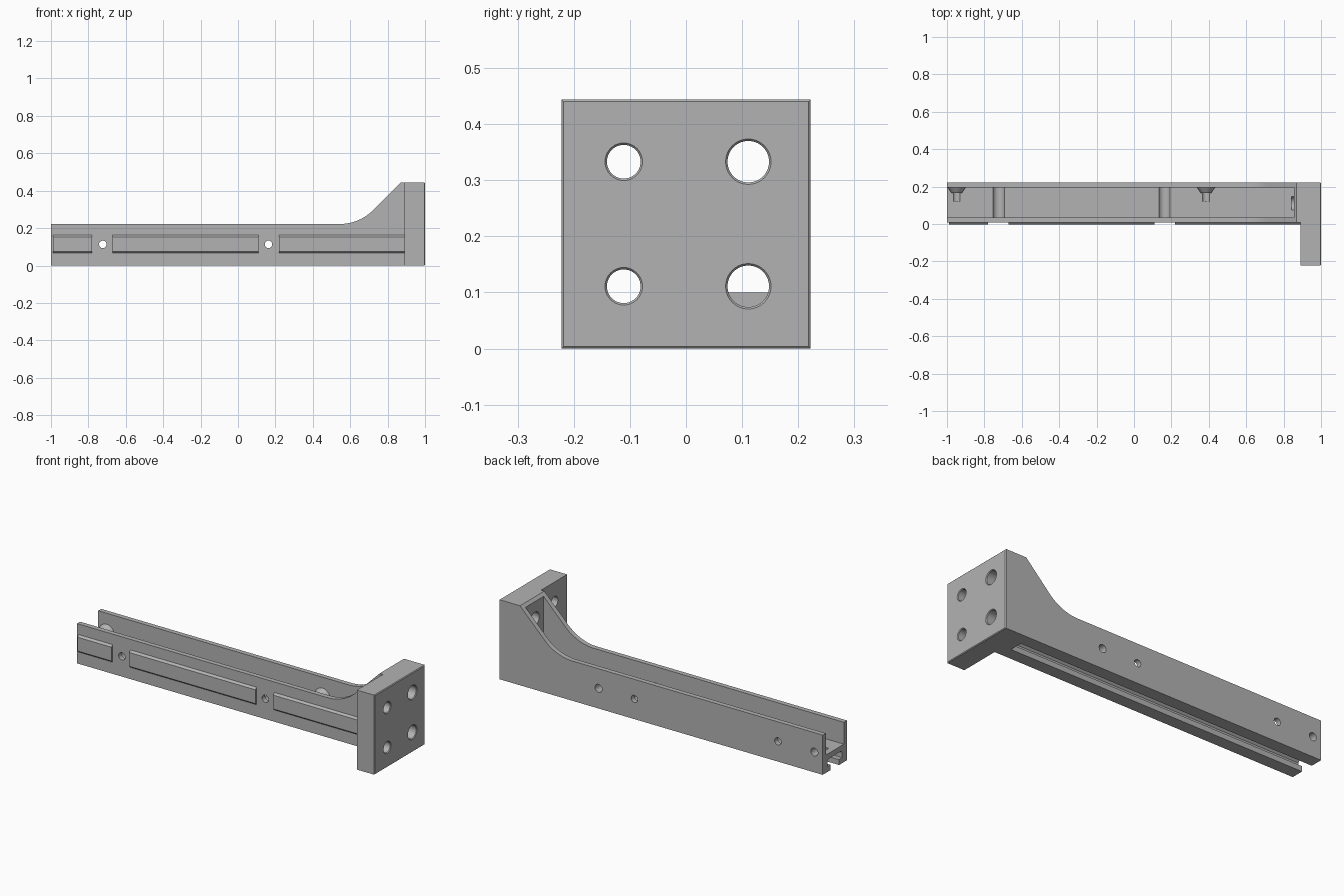
import bpy, bmesh, math
from mathutils import Matrix, Vector

if "Cube" in bpy.data.objects:
    bpy.data.objects.remove(bpy.data.objects["Cube"])

grey = bpy.data.materials.new("plain_grey")
grey.diffuse_color = (0.45, 0.45, 0.45, 1)
grey.use_nodes = True
grey.node_tree.nodes["Principled BSDF"].inputs["Base Color"].default_value = grey.diffuse_color


def finish(bm, name):
    bmesh.ops.recalc_face_normals(bm, faces=bm.faces)
    me = bpy.data.meshes.new(name)
    bm.to_mesh(me)
    bm.free()
    me.materials.append(grey)
    ob = bpy.data.objects.new(name, me)
    bpy.context.collection.objects.link(ob)
    return ob


def prism(name, pts, axis, a, b):
    """Extrude a 2D outline: axis 'x' takes (y, z) points, 'y' takes (x, z)."""
    bm = bmesh.new()
    at = (lambda p: (a, p[0], p[1])) if axis == 'x' else (lambda p: (p[0], a, p[1]))
    face = bm.faces.new([bm.verts.new(at(p)) for p in pts])
    new = bmesh.ops.extrude_face_region(bm, geom=[face])['geom']
    move = Vector((b - a, 0, 0) if axis == 'x' else (0, b - a, 0))
    bmesh.ops.translate(bm, verts=[v for v in new if isinstance(v, bmesh.types.BMVert)], vec=move)
    return finish(bm, name)


def box(name, x0, x1, y0, y1, z0, z1):
    return prism(name, [(y0, z0), (y1, z0), (y1, z1), (y0, z1)], 'x', x0, x1)


def cone(name, axis, a, b, u, z, r1, r2=None):
    """Round part along x or y from a (radius r1) to b (radius r2)."""
    bm = bmesh.new()
    rot = Matrix.Rotation(math.pi / 2, 4, 'Y') if axis == 'x' else Matrix.Rotation(-math.pi / 2, 4, 'X')
    mid = (a + b) / 2
    loc = Matrix.Translation((mid, u, z) if axis == 'x' else (u, mid, z))
    bmesh.ops.create_cone(bm, cap_ends=True, segments=40, radius1=r1,
                          radius2=r1 if r2 is None else r2, depth=b - a, matrix=loc @ rot)
    return finish(bm, name)


def combine(target, tool, op):
    mod = target.modifiers.new("bool", 'BOOLEAN')
    mod.operation, mod.solver, mod.object = op, 'EXACT', tool
    bpy.context.view_layer.objects.active = target
    bpy.ops.object.modifier_apply(modifier=mod.name)
    bpy.data.objects.remove(tool, do_unlink=True)


def cut(tool):
    combine(arm, tool, 'DIFFERENCE')


# Arm side outline with a round fillet running into the 45 degree rise
R, YF, YB, YC, ZH = 0.25, 0.008, 0.222, 0.115, 0.113
fx = 0.648 - R * math.tan(math.pi / 8)
fillet = [(fx + R * math.sin(t), 0.222 + R * (1 - math.cos(t)))
          for t in (math.radians(45) * i / 12 for i in range(13))]
arm = prism("bracket_arm", [(-1, 0), (0.95, 0), (0.95, 0.444), (0.87, 0.444)] + fillet[::-1]
            + [(-1, 0.222)], 'y', YF, YB)

# Square end flange, chamfered around its outer face
flange = box("flange", 0.89, 1, -0.222, 0.222, 0, 0.444)
bm = bmesh.new()
bm.from_mesh(flange.data)
rim = [e for e in bm.edges if all(v.co.x > 0.99 for v in e.verts)]
bmesh.ops.bevel(bm, geom=rim, offset=0.004, segments=1, affect='EDGES')
bm.to_mesh(flange.data)
bm.free()
combine(arm, flange, 'UNION')

# Open channel along the top
cut(box("channel_cutter", -1.1, 0.855, 0.035, 0.195, 0.10, 0.6))

# Conical screw bosses inside the back wall
for x in (-0.948, 0.385):
    combine(arm, cone("boss", 'y', 0.165, 0.2, x, ZH, 0.027, 0.051), 'UNION')

# T-slot along the underside
half = [(0.037, -0.1), (0.037, 0.03), (0.065, 0.03), (0.065, 0.06), (0.055, 0.07)]
slot = [(YC + y, z) for y, z in half] + [(YC - y, z) for y, z in half[::-1]]
cut(prism("slot_cutter", slot, 'x', -1.1, 0.845))

# Cross holes: through holes with floor grooves, and boss holes from the back
for x in (-0.723, 0.163):
    cut(cone("groove_cutter", 'y', 0.035, 0.195, x, ZH, 0.033))
    cut(cone("through_cutter", 'y', -0.1, 0.3, x, ZH, 0.02))
for x in (-0.948, 0.385):
    cut(cone("boss_hole_cutter", 'y', 0.12, 0.3, x, ZH, 0.022))

# Flange bolt holes with a small chamfer, larger on the arm side
for y, r, start in ((-0.111, 0.030, 0.8), (0.111, 0.037, 0.842)):
    for z in (0.111, 0.333):
        cut(cone("bolt_cutter", 'x', start, 1.1, y, z, r))
        cut(cone("chamfer_cutter", 'x', 0.996, 1.004, y, z, r, r + 0.007))

# Raised strips with sloped edges on the front
for i, (x0, x1) in enumerate(((-0.99, -0.78), (-0.67, 0.11), (0.22, 0.895))):
    prism(f"front_strip_{i + 1}", [(0.012, 0.062), (-0.003, 0.076), (-0.003, 0.153), (0.012, 0.167)],
          'x', x0, x1)

# Smooth the round holes, keep edges sharp
bpy.ops.object.select_all(action='DESELECT')
arm.select_set(True)
bpy.context.view_layer.objects.active = arm
bpy.ops.object.shade_smooth_by_angle(angle=math.radians(20))
